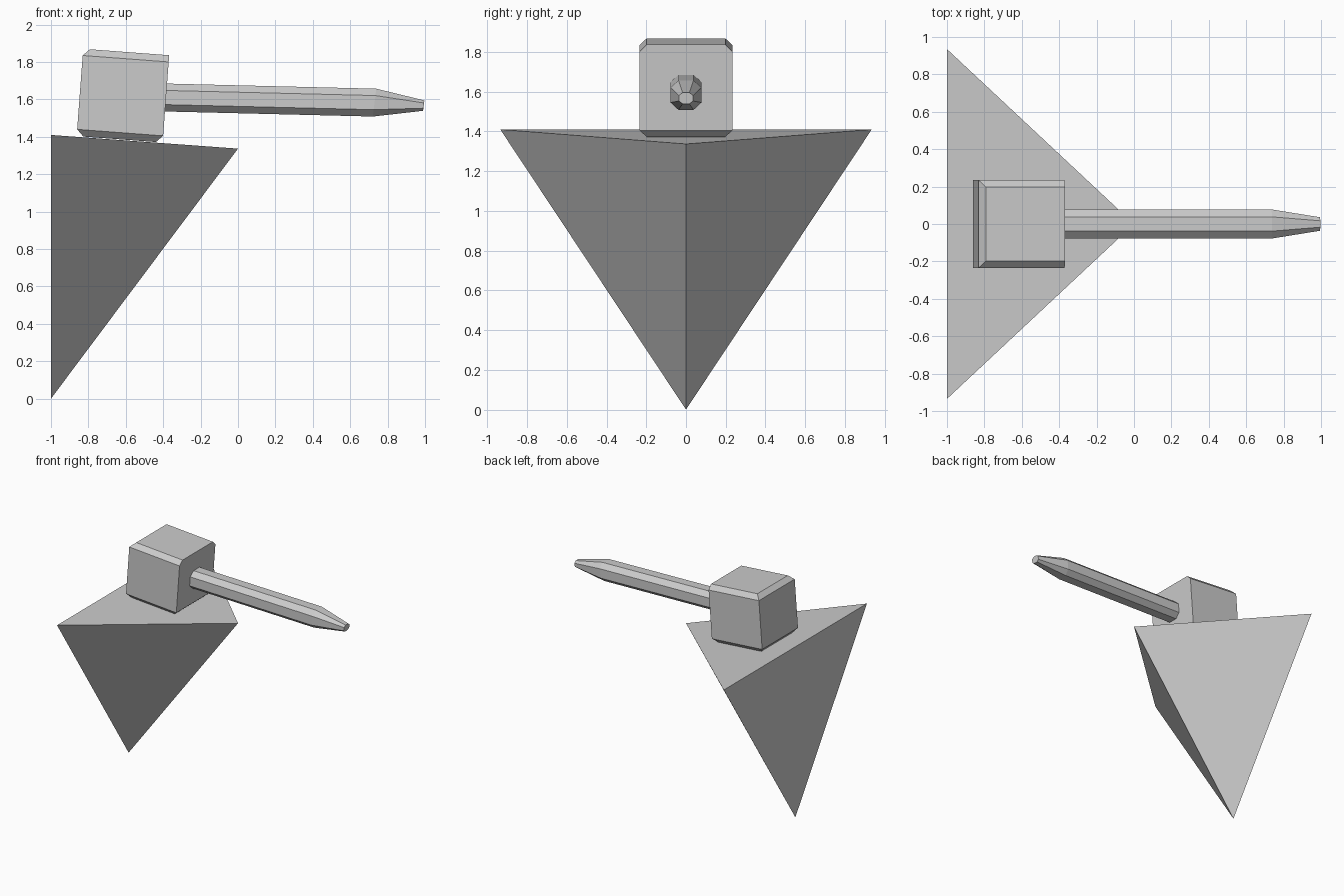
import bpy
from math import radians
from mathutils import Matrix, Vector

if "Cube" in bpy.data.objects:
    bpy.data.objects.remove(bpy.data.objects["Cube"])


def make(name, verts, faces):
    me = bpy.data.meshes.new(name)
    me.from_pydata(verts, [], faces)
    ob = bpy.data.objects.new(name, me)
    bpy.context.collection.objects.link(ob)
    return ob


def loft(name, rings):
    # Skin equal-sized rings in order and cap both ends
    n = len(rings[0])
    verts = [p for r in rings for p in r]
    faces = [(k * n + i, k * n + (i + 1) % n, (k + 1) * n + (i + 1) % n, (k + 1) * n + i)
             for k in range(len(rings) - 1) for i in range(n)]
    faces.append(tuple(reversed(range(n))))
    faces.append(tuple(range((len(rings) - 1) * n, len(rings) * n)))
    return make(name, verts, faces)


# Wedge-shaped base standing on its point
make("base_wedge",
     [(-1, 0.935, 1.41), (-1, -0.935, 1.41), (0, 0, 1.337), (-1, 0, 0)],
     [(0, 1, 2), (1, 0, 3), (2, 1, 3), (0, 2, 3)])


# Chamfered block lying on the sloping top (muzzle side square at the top)
def rect(x0, x1, y, z):
    return [(x0, -y, z), (x1, -y, z), (x1, y, z), (x0, y, z)]


L, H, C, W = 0.461, 0.396, 0.036, 0.234
block = loft("block", [rect(C, L - C, W - C, -C), rect(0, L, W, 0),
                       rect(0, L, W, H), rect(C, L, W - C, H + C)])
block.matrix_world = (Matrix.Translation((-0.86, 0, 1.44))
                      @ Matrix.Rotation(radians(4.29), 4, 'Y'))


# Eight-sided rod with a tapered tip
def octagon(x, z, hy, hz, fy, fz):
    tilt = Matrix.Rotation(radians(7), 3, 'Y')
    pts = [(fy, -hz), (hy, -fz), (hy, fz), (fy, hz),
           (-fy, hz), (-hy, fz), (-hy, -fz), (-fy, -hz)]
    return [Vector((x, 0, z)) + tilt @ Vector((0, a, b)) for a, b in pts]


loft("rod", [octagon(-0.42, 1.611, 0.078, 0.075, 0.038, 0.038),
             octagon(0.73, 1.583, 0.078, 0.075, 0.038, 0.038),
             octagon(0.993, 1.567, 0.036, 0.028, 0.017, 0.014)])
